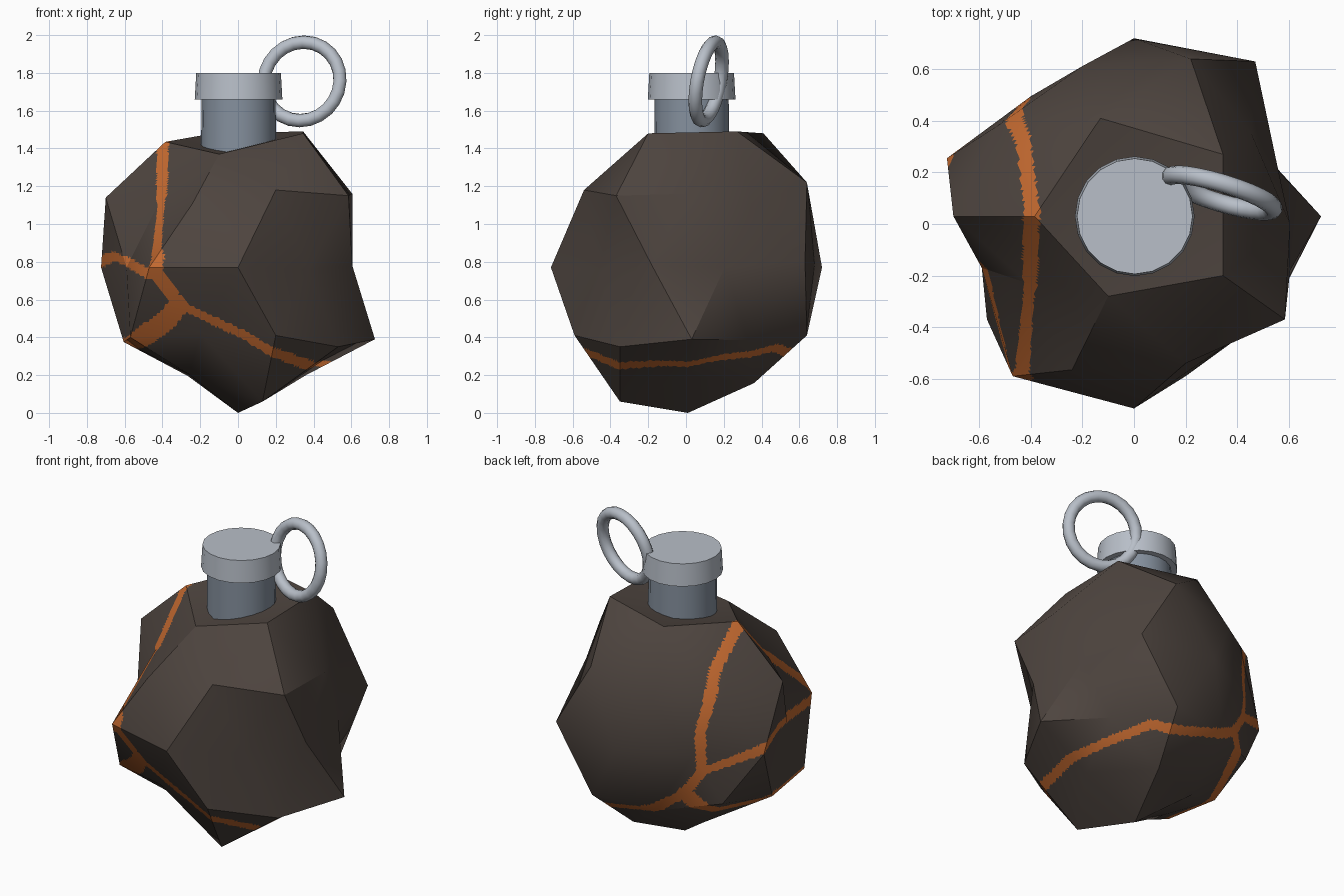
import bpy, bmesh, math
from mathutils import Vector, Matrix
from mathutils.bvhtree import BVHTree
from mathutils.interpolate import poly_3d_calc

if "Cube" in bpy.data.objects:
    bpy.data.objects.remove(bpy.data.objects["Cube"])


def material(name, rgb):
    m = bpy.data.materials.new(name)
    m.diffuse_color = (*rgb, 1)
    m.use_nodes = True
    m.node_tree.nodes["Principled BSDF"].inputs["Base Color"].default_value = m.diffuse_color
    return m


ROCK = material("dark brown stone", (0.075, 0.058, 0.049))
GLOW = material("orange crack", (0.56, 0.145, 0.03))
STEEL = material("dark steel", (0.235, 0.28, 0.34))
LIGHT = material("light steel", (0.48, 0.52, 0.58))
CENTRE = Vector((0, 0, 0.77))


def finish(name, bm, mats, angle):
    mesh = bpy.data.meshes.new(name)
    bm.to_mesh(mesh)
    for m in mats:
        mesh.materials.append(m)
    ob = bpy.data.objects.new(name, mesh)
    bpy.context.collection.objects.link(ob)
    bpy.ops.object.select_all(action='DESELECT')
    bpy.context.view_layer.objects.active = ob
    ob.select_set(True)
    bpy.ops.object.shade_smooth_by_angle(angle=math.radians(angle))
    return ob


# rock body: coarse icosphere with its corners pushed in and out
bm = bmesh.new()
bmesh.ops.create_icosphere(bm, subdivisions=2, radius=0.72,
                           matrix=Matrix.Translation(CENTRE) @ Matrix.Rotation(math.pi, 4, 'Z'))
corners = [
    (0, 0.03, 1.40), (0.345, 0.27, 1.49), (0.345, -0.20, 1.48), (-0.10, -0.28, 1.37),
    (-0.385, 0.03, 1.435), (-0.13, 0.41, 1.48),                                # top
    (-0.70, 0.03, 1.14), (-0.24, -0.565, 1.11), (0.585, -0.37, 1.15), (0.455, 0.35, 1.10),
    (0.605, 0.0, 1.16), (0.20, -0.54, 1.18), (0.22, 0.64, 1.22), (-0.41, -0.23, 1.13),
    (-0.53, 0.38, 1.13),                                                       # shoulder
    (0.56, 0.205, 0.77), (0.605, -0.18, 0.78), (0.37, -0.46, 0.76), (0, -0.715, 0.77),
    (-0.47, -0.59, 0.77), (-0.59, -0.17, 0.77), (-0.725, 0.255, 0.77), (-0.40, 0.495, 0.77),
    (0, 0.72, 0.77), (0.47, 0.63, 0.80),                                       # waist
    (0.725, 0.03, 0.39), (0.20, -0.59, 0.41), (-0.57, -0.37, 0.40), (0.21, 0.64, 0.41),
    (0.53, -0.35, 0.35), (-0.605, 0, 0.375), (0.45, 0.33, 0.385), (-0.20, -0.49, 0.42),
    (-0.19, 0.57, 0.39),                                                       # lower waist
    (0.13, -0.35, 0.06), (0.36, 0, 0.2), (-0.26, -0.2, 0.205), (-0.265, 0.2, 0.195),
    (0, 0.01, 0),                                                              # bottom
]
free = {v: (v.co - CENTRE).normalized() for v in bm.verts}
for c in corners:
    d = (Vector(c) - CENTRE).normalized()
    v = max(free, key=lambda k: free[k].dot(d))
    v.co = c
    del free[v]
coarse = finish("coarse_helper", bm, [ROCK], 32)     # source of the broad soft shading
tree = BVHTree.FromBMesh(bm)
bmesh.ops.subdivide_edges(bm, edges=bm.edges[:], cuts=23, use_grid_fill=True)

# glowing cracks: faces close to these paths; (half width, right limit in x, path)
crown, hip, fork, rear, rear2 = ((-0.395, 0.03, 1.43), (-0.44, -0.6, 0.73), (-0.35, -0.6, 0.55),
                                 (-0.34, 0.5, 0.51), (-0.43, 0.46, 0.66))
low = (-0.54, -0.40, 0.37)
cracks = [
    (0.056, -0.37, [crown, (-0.41, -0.25, 1.12), (-0.42, -0.57, 0.82), hip]),
    (0.058, 1, [hip, fork]),
    (0.041, 1, [fork, (0.02, -0.6, 0.385), (0.2, -0.52, 0.315), (0.42, -0.35, 0.22), (0.5, 0, 0.225),
                (0.4, 0.3, 0.26), (0.3, 0.52, 0.30), (0.08, 0.58, 0.315), (-0.16, 0.56, 0.41), rear]),
    (0.048, -0.365, [crown, (-0.39, 0.3, 1.2), (-0.41, 0.45, 0.9), rear2]),
    (0.048, 1, [rear2, rear]),
    (0.040, 1, [rear2, (-0.7, 0.25, 0.80), (-0.66, 0, 0.83), (-0.58, -0.3, 0.78), hip]),
    (0.066, 1, [rear, (-0.47, 0.36, 0.34), (-0.6, 0, 0.345), low]),
    (0.078, 1, [low, (-0.41, -0.54, 0.47), fork]),
]
segments = []
for width, limit, path in cracks:
    pts = [(Vector(p) - CENTRE).normalized() for p in path]
    for a, b in zip(pts, pts[1:]):
        segments.append((width, limit, a, b - a, (b - a).length_squared))


def on_crack(p):
    d = (p - CENTRE).normalized()
    for width, limit, a, ab, l2 in segments:
        t = min(1, max(0, (d - a).dot(ab) / l2))
        if p.x < limit and ((a + ab * t).normalized() - d).length < width:
            return True
    return False


# colour each small face and give it the blended normals of the coarse face below it
tris = []
for p in coarse.data.polygons:
    tris.append(([coarse.data.vertices[i].co.copy() for i in p.vertices],
                 [coarse.data.corner_normals[i].vector.copy() for i in p.loop_indices]))
normals = []
for f in bm.faces:
    mid = f.calc_center_median()
    f.material_index = int(on_crack(mid))
    pts, nors = tris[tree.find_nearest(mid)[2]]
    for loop in f.loops:
        w = poly_3d_calc(pts, loop.vert.co)
        normals.append((nors[0] * w[0] + nors[1] * w[1] + nors[2] * w[2]).normalized())
stone = finish("stone_body", bm, [ROCK, GLOW], 32)
stone.data.normals_split_custom_set(normals)
bpy.data.objects.remove(coarse)


# neck and cap
def cylinder(name, z0, z1, r0, r1, mat):
    b = bmesh.new()
    bmesh.ops.create_cone(b, cap_ends=True, segments=20, radius1=r0, radius2=r1, depth=z1 - z0,
                          matrix=Matrix.Translation((0.003, 0.03, (z0 + z1) / 2)))
    return finish(name, b, [mat], 35)


cylinder("neck", 1.34, 1.67, 0.199, 0.196, STEEL)
cylinder("cap", 1.66, 1.80, 0.232, 0.224, LIGHT)

# pull ring: a swept circle, turned and tilted
SIDES, TUBE, MAJOR, MINOR = 24, 10, 0.211, 0.036
across = Vector((0.956, -0.29, 0))
up = Vector((0.05, 0.17, 0.98)).normalized()
axis = across.cross(up).normalized()
bm = bmesh.new()
rings = []
for i in range(SIDES):
    a = math.tau * i / SIDES
    out = across * math.cos(a) + up * math.sin(a)
    rings.append([bm.verts.new(Vector((0.338, 0.12, 1.755)) + out * (MAJOR + MINOR * math.cos(t))
                               + axis * MINOR * math.sin(t))
                  for t in (math.tau * j / TUBE for j in range(TUBE))])
for i in range(SIDES):
    p, q = rings[i], rings[(i + 1) % SIDES]
    for j in range(TUBE):
        k = (j + 1) % TUBE
        bm.faces.new((p[j], q[j], q[k], p[k]))
bmesh.ops.recalc_face_normals(bm, faces=bm.faces[:])
finish("pull_ring", bm, [LIGHT], 60)
